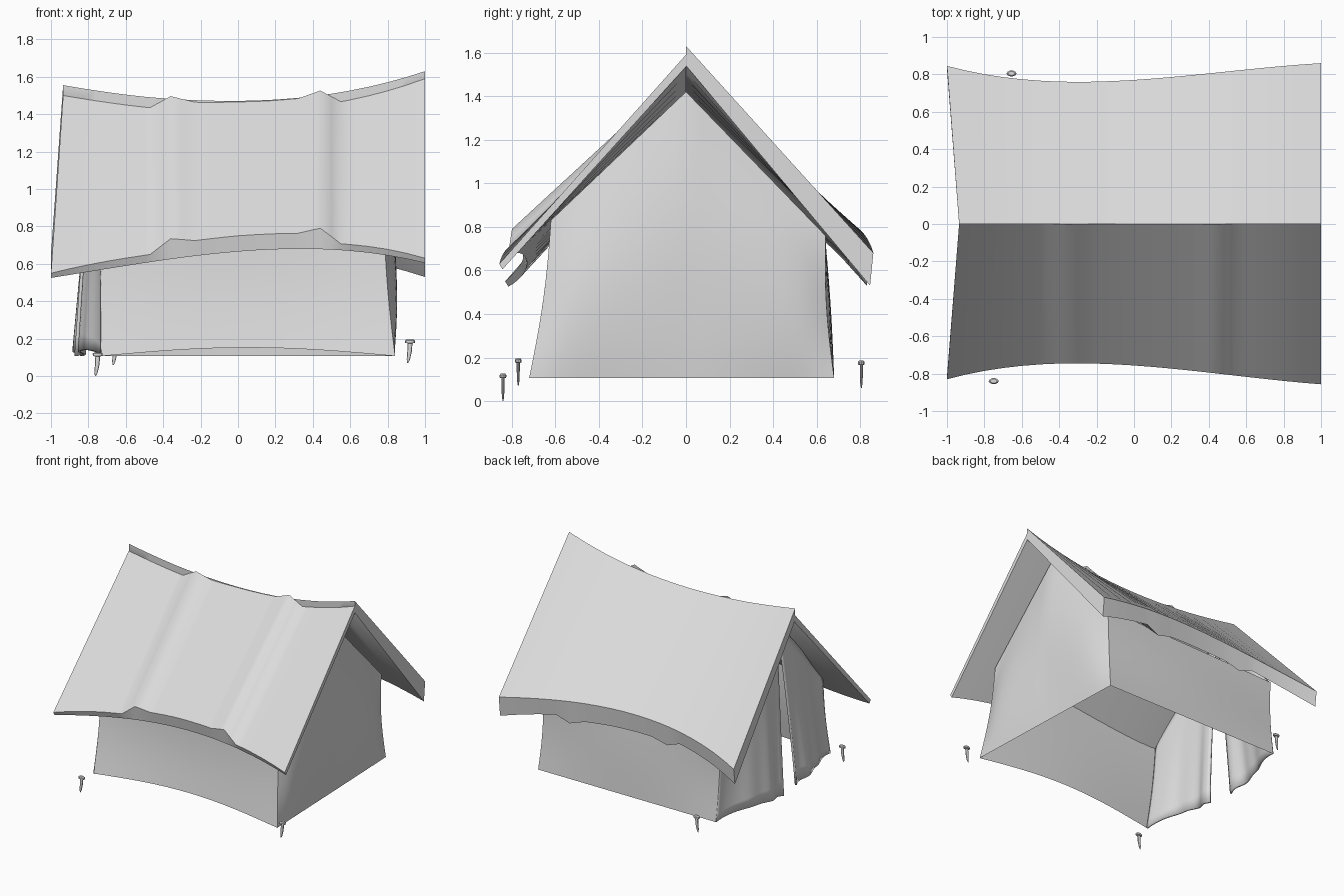
import bpy, bmesh, math
from mathutils import Vector

if "Cube" in bpy.data.objects:
    bpy.data.objects.remove(bpy.data.objects["Cube"])

canvas = bpy.data.materials.new("canvas_grey")
canvas.diffuse_color = (0.72, 0.72, 0.72, 1)
canvas.use_nodes = True
canvas.node_tree.nodes["Principled BSDF"].inputs["Base Color"].default_value = canvas.diffuse_color


def poly(x, pts):
    """Smooth polynomial through a few points."""
    total = 0
    for i, (xi, yi) in enumerate(pts):
        for j, (xj, _) in enumerate(pts):
            if i != j:
                yi *= (x - xj) / (xi - xj)
        total += yi
    return total


def linear(x, pts):
    for (a, fa), (b, fb) in zip(pts, pts[1:]):
        if a <= x <= b:
            return fa + (fb - fa) * (x - a) / (b - a)
    return 0


def mix(a, b, t):
    return a + (b - a) * t


def finish(name, bm, angle=30):
    me = bpy.data.meshes.new(name)
    bm.to_mesh(me)
    bm.free()
    ob = bpy.data.objects.new(name, me)
    bpy.context.collection.objects.link(ob)
    me.materials.append(canvas)
    bpy.ops.object.select_all(action='DESELECT')
    ob.select_set(True)
    bpy.context.view_layer.objects.active = ob
    bpy.ops.object.shade_smooth_by_angle(angle=math.radians(angle))
    return ob


def sheet(name, fn, nu, nv, outward):
    """Cloth grid from fn(u, v), with its normals facing outward."""
    bm = bmesh.new()
    g = [[bm.verts.new(fn(i / nu, j / nv)) for j in range(nv + 1)] for i in range(nu + 1)]
    for i in range(nu):
        for j in range(nv):
            bm.faces.new((g[i][j], g[i + 1][j], g[i + 1][j + 1], g[i][j + 1]))
    bm.normal_update()
    if sum((f.normal * f.calc_area() for f in bm.faces), Vector()).dot(Vector(outward)) < 0:
        bmesh.ops.reverse_faces(bm, faces=bm.faces)
    return finish(name, bm, 40)


# Roof slabs: sagging cross-sections lofted along x, with a raised middle patch
patch = [(-.47, 0), (-.36, .07), (-.23, .045), (0, .05), (.32, .05), (.44, .078), (.55, 0)]
stations = sorted({round(-1 + .1 * i, 2) for i in range(21)} | {p[0] for p in patch})


def roof(name, section):
    bm = bmesh.new()
    rings = []
    for x in stations:
        xr = x + .065 * max(0, (-x - .5) / .5)   # ridge is shorter at the entrance
        rt, rb, ye, et, eb = section(x, linear(x, patch))
        s = math.copysign(1, ye)
        rings.append([bm.verts.new(p) for p in (
            (xr, 0, rt), (x, ye, et), (x, ye - s * .015, eb), (xr, 0, rb))])
    for a, b in zip(rings, rings[1:]):
        for k in range(4):
            bm.faces.new((a[k], b[k], b[(k + 1) % 4], a[(k + 1) % 4]))
    bm.faces.new(rings[0])
    bm.faces.new(rings[-1])
    bmesh.ops.recalc_face_normals(bm, faces=bm.faces)
    finish(name, bm, 42)


def front_section(x, b):
    top = poly(x, [(-1, 1.50), (-.47, 1.435), (.54, 1.465), (1, 1.59)])
    return (top + b, top - .055,
            poly(x, [(-1, -.83), (-.3, -.745), (.45, -.80), (1, -.857)]),
            poly(x, [(-1, .55), (-.47, .65), (0, .70), (.5, .71), (1, .63)]) + b,
            poly(x, [(-1, .525), (-.5, .605), (.3, .68), (1, .605)]))


def back_section(x, b):
    top = poly(x, [(-1, 1.555), (-.4, 1.485), (.2, 1.478), (1, 1.63)])
    eave = poly(x, [(-1, .65), (-.3, .79), (.3, .79), (1, .68)])
    return (top, top - .09 - .5 * b,
            poly(x, [(-1, .845), (-.3, .76), (.3, .795), (1, .86)]),
            eave, eave - mix(.12, .15, (x + 1) / 2) * (1 - .25 * (1 - x * x)) - b * .8)


roof("front_roof", front_section)
roof("back_roof", back_section)

# Wall outline: eave and floor half-widths, eave heights at entrance and gable
EAVE = {-1: .62, 1: .64}
FOOT = {-1: .72, 1: .68}
ENTRY_TOP = {-1: .74, 1: .72}
GABLE_TOP = {-1: .83, 1: .76}
GABLE_FOOT = {-1: .84, 1: .79}
FLOOR = .107


def side_y(s, v):
    """Flared side of the tent, v from floor to eave."""
    return s * (mix(FOOT[s], EAVE[s], v) - .015 * math.sin(math.pi * v))


def corner_x(s, h):
    """Corner between the long walls and the gable."""
    return mix(GABLE_FOOT[s], .78, h) - .01 * math.sin(math.pi * h)


# Long side walls
def long_wall(s):
    def fn(u, v):
        x = mix(mix(-.73, -.74, v), corner_x(s, v), u)
        belly = math.sin(math.pi * u)
        sag, arch = (.04, .045) if s < 0 else (0, 0)
        z = mix(FLOOR + arch * belly, mix(ENTRY_TOP[s], GABLE_TOP[s], u), v)
        swell = .02 * math.sin(math.pi * v) * belly if s > 0 else 0
        return (x, side_y(s, v) + s * (swell - sag * belly * (1 - v)), z)
    return fn


for s, side in ((-1, "front"), (1, "back")):
    sheet(side + "_wall", long_wall(s), 16, 10, (0, s, 0))


# Closed gable, billowing outward
def gable(u, v):
    s = -1 if u < .5 else 1
    w = abs(2 * u - 1)
    z = mix(FLOOR, mix(1.42, GABLE_TOP[s], w), v)
    h = min(1, (z - FLOOR) / (GABLE_TOP[s] - FLOOR))
    billow = .06 * math.sin(math.pi * v ** .9) * (1 - w ** 6)
    return (mix(corner_x(-1, h), corner_x(1, h), u) + billow, w * side_y(s, v), z)


sheet("gable_wall", gable, 20, 14, (1, 0, 0))


# Two parted entrance curtains, folded near the opening
def flap(s, inner, reach):
    def fn(u, v):
        top_z = mix(ENTRY_TOP[s], 1.39, u)
        y = mix(side_y(s, v), mix(inner, s * .01, v ** 1.2), u)
        t = min(1, u * 1.4)
        swell = t * t * (3 - 2 * t)
        fold = .02 * math.sin(u * math.pi * 6) * u * u
        x = -.735 - mix(reach * swell + fold, .05 * swell, v)
        z = mix(FLOOR + .035 * math.sin(math.pi * u), top_z, v)
        return (x, y, z)
    return fn


for s, name, inner, reach in ((-1, "front_curtain", -.15, .11), (1, "back_curtain", .05, .14)):
    ob = sheet(name, flap(s, inner, reach), 24, 12, (-1, 0, 0))
    mod = ob.modifiers.new("thickness", 'SOLIDIFY')
    mod.thickness = .015

# Bent ground pegs: (radius, height, sideways bend)
profile = [(.003, 0, -.012), (.009, .02, -.009), (.012, .06, -.003), (.013, .105, 0),
           (.026, .108, 0), (.027, .12, 0), (.018, .126, 0)]


def peg(name, px, py, pz):
    bm = bmesh.new()
    n = 10
    rings = [[bm.verts.new((px + bend + r * math.cos(k * math.tau / n),
                            py + .6 * r * math.sin(k * math.tau / n), pz + h))
              for k in range(n)] for r, h, bend in profile]
    for a, b in zip(rings, rings[1:]):
        for k in range(n):
            bm.faces.new((a[k], a[(k + 1) % n], b[(k + 1) % n], b[k]))
    bm.faces.new(rings[0][::-1])
    bm.faces.new(rings[-1])
    finish(name, bm)


for i, pos in enumerate([(-.75, -.84, 0), (.92, -.77, .07), (-.655, .805, .06)]):
    peg(f"peg_{i + 1}", *pos)
